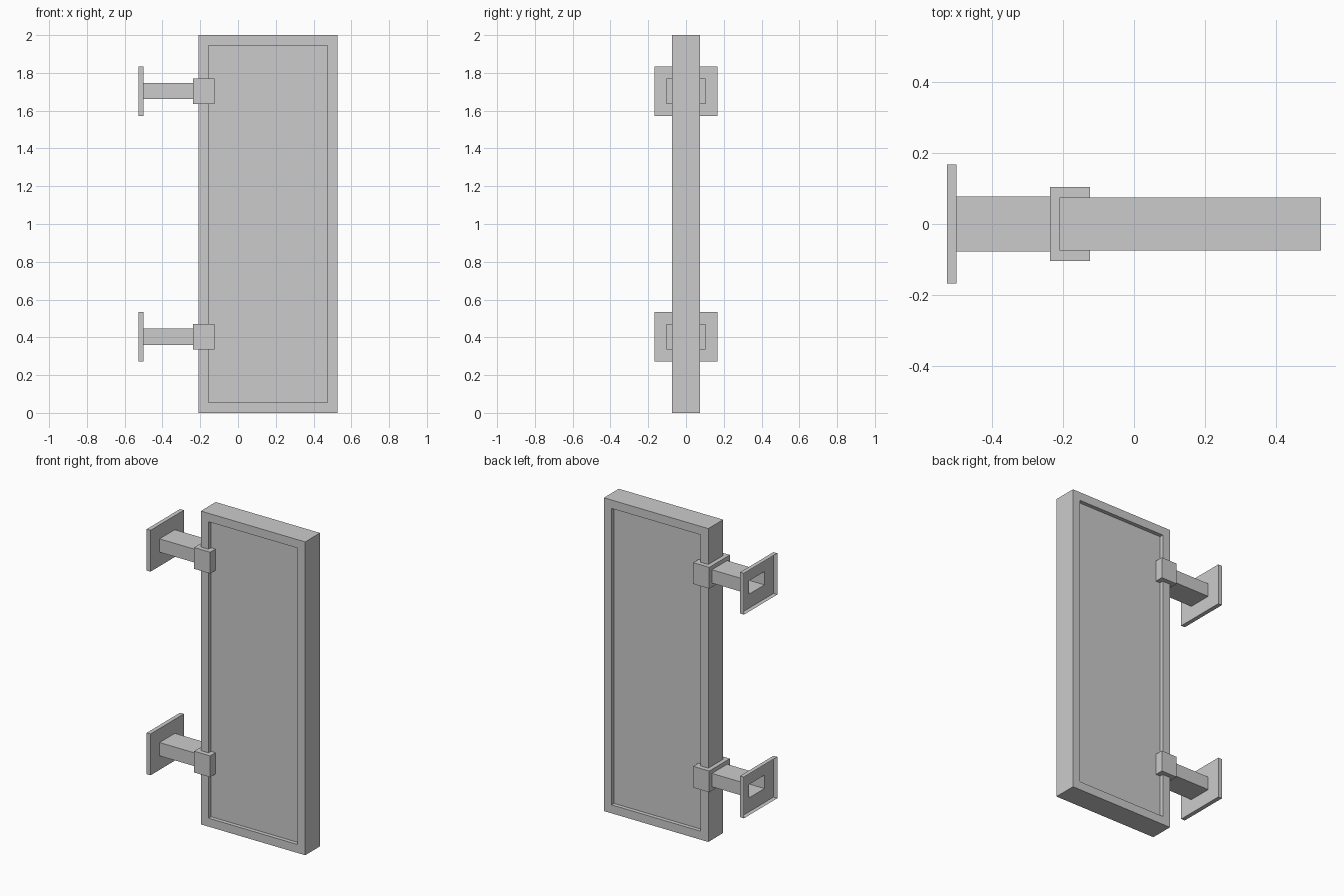
import bpy, bmesh

if "Cube" in bpy.data.objects:
    bpy.data.objects.remove(bpy.data.objects["Cube"])


def finish(name, bm):
    mesh = bpy.data.meshes.new(name)
    bm.to_mesh(mesh)
    bm.free()
    obj = bpy.data.objects.new(name, mesh)
    bpy.context.collection.objects.link(obj)
    return obj


def skin(bm, rings, cap_start=False, cap_end=False):
    """Bridge a sequence of four-cornered rings with quads."""
    loops = [[bm.verts.new(p) for p in ring] for ring in rings]
    for a, b in zip(loops, loops[1:]):
        for i in range(4):
            j = (i + 1) % 4
            bm.faces.new((a[i], a[j], b[j], b[i]))
    if cap_start:
        bm.faces.new(loops[0][::-1])
    if cap_end:
        bm.faces.new(loops[-1])


# Sign panel: framed slab with a shallow recess on both faces
X0, X1, HALF, RIM, DEPTH = -0.21, 0.527, 0.075, 0.054, 0.025


def panel_ring(y, inset):
    l, r, b, t = X0 + inset, X1 - inset, inset, 2 - inset
    return [(l, y, b), (l, y, t), (r, y, t), (r, y, b)]


bm = bmesh.new()
skin(bm, [panel_ring(-HALF + DEPTH, RIM), panel_ring(-HALF, RIM),
          panel_ring(-HALF, 0), panel_ring(HALF, 0),
          panel_ring(HALF, RIM), panel_ring(HALF - DEPTH, RIM)], True, True)
bmesh.ops.recalc_face_normals(bm, faces=bm.faces)
finish("sign_panel", bm)

# Wall brackets: open-backed plate, hollow arm and clamp as one stepped shell
PLATE, ARM, CLAMP = (0.168, 0.132), (0.077, 0.0425), (0.104, 0.068)
PROFILE = [(-0.527, PLATE), (-0.50, PLATE), (-0.50, ARM),
           (-0.237, ARM), (-0.237, CLAMP), (-0.124, CLAMP)]

for name, zc in (("lower_bracket", 0.403), ("upper_bracket", 1.703)):
    bm = bmesh.new()
    skin(bm, [[(x, -h, zc - v), (x, h, zc - v), (x, h, zc + v), (x, -h, zc + v)]
              for x, (h, v) in PROFILE], cap_end=True)
    # outward normals on the open shell: the end cap must face +x
    bm.normal_update()
    cap = max(bm.faces, key=lambda f: f.calc_center_median().x)
    bmesh.ops.recalc_face_normals(bm, faces=bm.faces)
    if cap.normal.x < 0:
        bmesh.ops.reverse_faces(bm, faces=bm.faces)
    finish(name, bm)
